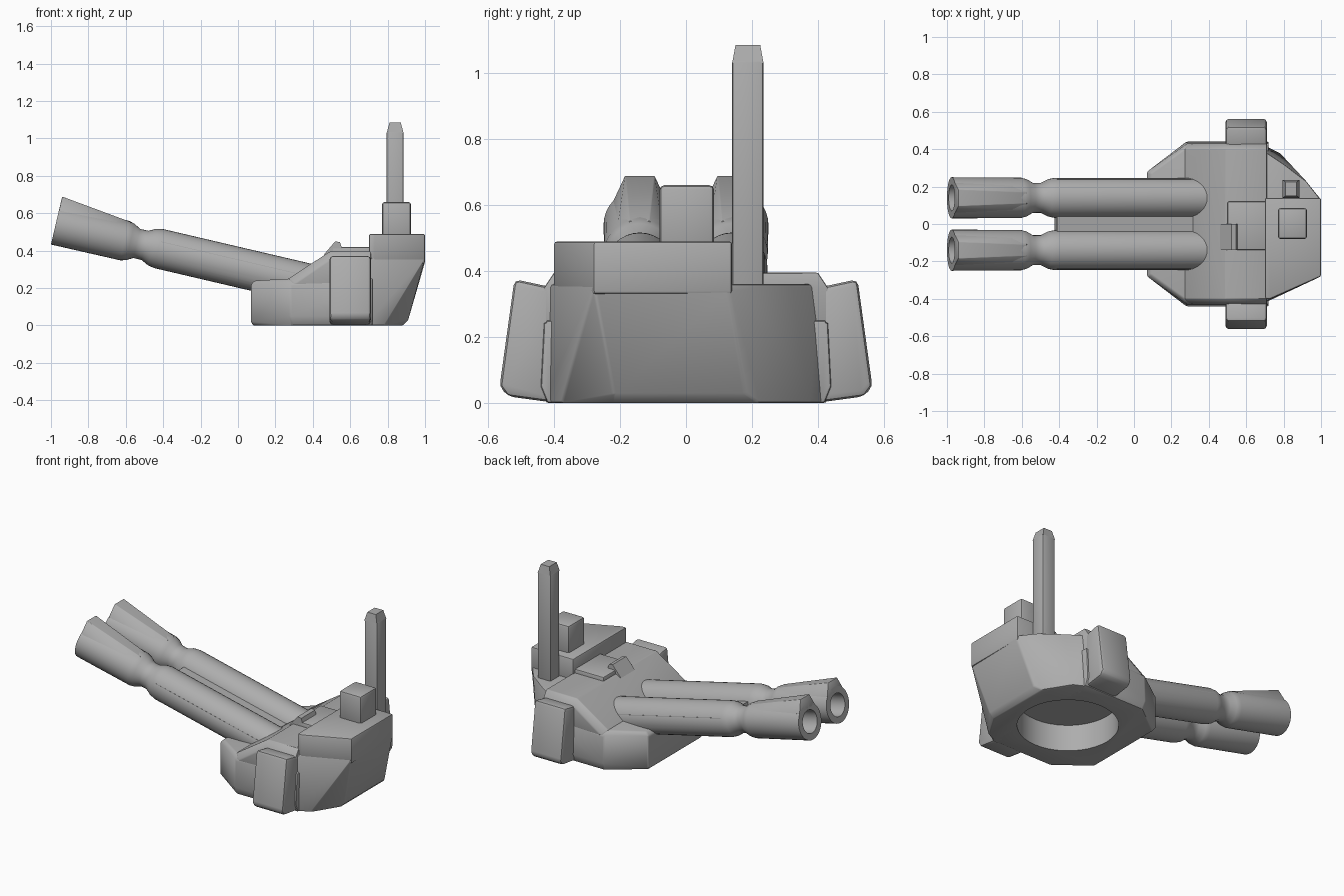
import bpy, bmesh, math
from mathutils import Matrix

if "Cube" in bpy.data.objects:
    bpy.data.objects.remove(bpy.data.objects["Cube"])

grey = bpy.data.materials.new("plain_grey")
grey.use_nodes = True
COLOUR = (0.42, 0.42, 0.42, 1)
grey.diffuse_color = COLOUR
grey.node_tree.nodes["Principled BSDF"].inputs["Base Color"].default_value = COLOUR


def finish(bm, name, matrix=None):
    bmesh.ops.recalc_face_normals(bm, faces=bm.faces)
    mesh = bpy.data.meshes.new(name)
    bm.to_mesh(mesh)
    bm.free()
    obj = bpy.data.objects.new(name, mesh)
    bpy.context.collection.objects.link(obj)
    mesh.materials.append(grey)
    if matrix:
        mesh.transform(matrix)
    return obj


def hull(name, points, bevel=0.0, matrix=None):
    """Convex solid around a few corner points."""
    bm = bmesh.new()
    for p in points:
        bm.verts.new(p)
    bmesh.ops.convex_hull(bm, input=bm.verts)
    bmesh.ops.dissolve_limit(bm, angle_limit=0.02, verts=bm.verts, edges=bm.edges)
    obj = finish(bm, name, matrix)
    if bevel:
        mod = obj.modifiers.new("bevel", "BEVEL")
        mod.width, mod.segments, mod.limit_method = bevel, 2, "ANGLE"
    return obj


def box(name, x, y, z, bevel=0.0, matrix=None):
    return hull(name, [(a, b, c) for a in x for b in y for c in z], bevel, matrix)


def sides(points):
    """Repeat points on both sides of the centre plane."""
    return [(x, s * y, z) for x, y, z in points for s in (1, -1)]


def spin(name, profile, matrix, steps=32):
    """Turn an (along, radius) profile around the local x axis."""
    bm = bmesh.new()
    verts = [bm.verts.new((t, 0, r)) for t, r in profile]
    edges = [bm.edges.new(pair) for pair in zip(verts, verts[1:])]
    bmesh.ops.spin(bm, geom=verts + edges, cent=(0, 0, 0), axis=(1, 0, 0),
                   angle=math.tau, steps=steps)
    bmesh.ops.remove_doubles(bm, verts=bm.verts, dist=0.0002)
    return finish(bm, name, matrix)


# Lower hull with wide faceted shoulders
front_hull = hull("front_hull", sides([
    (.08, .26, 0), (.29, .42, 0), (.72, .42, 0),
    (.07, .28, .02), (.07, .28, .22), (.09, .27, .24),
    (.28, .44, .05), (.28, .43, .22), (.27, .40, .25),
    (.72, .44, .05), (.72, .43, .25)]), .008)

# Sloping armour and roof
hull("sloped_roof", sides([
    (.27, .40, .22), (.27, .40, .25), (.49, .40, .395), (.71, .40, .395),
    (.30, .43, .22), (.49, .43, .35), (.71, .43, .35), (.71, .43, .22)]), .006)
box("roof_strip", (.50, .72), (-.14, .12), (.36, .42), .008)
hull("roof_stop", [(x, y, z) for y in (-.14, 0) for x, z in
                   ((.46, .38), (.52, .45), (.545, .445), (.56, .40), (.5, .36))])

# Rear hull narrowing toward the base, with a raised bay on one side
rear_base = [(.68, .43, 0), (.68, -.43, 0), (.78, .38, 0), (.78, -.38, 0),
             (.88, .22, 0), (.88, -.22, 0), (.91, .18, .03), (.91, -.22, .03)]
rear_hull = hull("rear_hull", rear_base + [
    (.68, .40, .36), (.80, .32, .36), (.92, .23, .36), (.99, .14, .36),
    (1, .13, .34), (1, -.28, .36), (.71, -.41, .36), (.68, -.41, .36)], .008)
hull("raised_bay", [(x, y, z) for z in (.33, .49) for x, y in
                    ((.70, .14), (.70, -.40), (.73, -.40), (1, -.28), (1, .14))], .010)
box("sight_box", (.77, .925), (-.08, .085), (.46, .66), .014)
box("mast", (.795, .885), (.14, .235), (.33, 1.04), .008)
hull("mast_tip", [(x, y, 1.03) for x in (.795, .885) for y in (.14, .235)]
     + [(x, y, 1.085) for x in (.81, .87) for y in (.15, .225)])

# Leaning side blocks
for label, s in (("left", 1), ("right", -1)):
    hull(label + "_side_block", [(x, s * y, z) for x in (.49, .71) for y, z in
         ((.38, .01), (.43, .005), (.54, .02), (.565, .05), (.52, .375), (.38, .345))], .018)

# Twin inclined barrels
PITCH = math.atan(.234)
barrels = []


def barrel_frame(y):
    return Matrix.Translation((-.975, y, .54)) @ Matrix.Rotation(PITCH, 4, "Y")


for label, y in (("left", .14), ("right", -.14)):
    frame = barrel_frame(y)
    barrels.append(spin(label + "_barrel", [
        (.30, 0), (.30, .07), (0, .07), (0, .11), (.38, .108), (.41, .10), (.445, .08),
        (.49, .08), (.53, .10), (.565, .107), (1.45, .107), (1.45, 0)], frame))
    hull(label + "_muzzle_ridge", [
        (0, .08, .076), (0, -.08, .076), (0, .045, .153), (0, -.045, .153),
        (.39, .07, .07), (.39, -.07, .07), (.39, .03, .104), (.39, -.03, .104)], .004, frame)
box("barrel_bridge", (.57, 1.36), (-.24, .24), (-.02, .04), 0, barrel_frame(0))

# Round socket cut into the underside
bm = bmesh.new()
bmesh.ops.create_cone(bm, cap_ends=True, segments=40, radius1=.295, radius2=.295, depth=.34)
cutter = finish(bm, "socket_cutter", Matrix.Translation((.5, 0, 0)))
cutter.hide_render = True
for obj in [front_hull, rear_hull] + barrels:
    mod = obj.modifiers.new("socket", "BOOLEAN")
    mod.object, mod.operation, mod.solver = cutter, "DIFFERENCE", "EXACT"

# Apply the modifiers and discard the cutter
parts = [o for o in bpy.context.collection.objects
         if o.type == "MESH" and grey.name in o.data.materials and o != cutter]
graph = bpy.context.evaluated_depsgraph_get()
baked = [(o, bpy.data.meshes.new_from_object(o.evaluated_get(graph))) for o in parts]
for obj, mesh in baked:
    obj.modifiers.clear()
    obj.data = mesh
bpy.data.objects.remove(cutter)

# Smooth shading with sharp edges kept
bpy.ops.object.select_all(action="DESELECT")
for obj in parts:
    obj.select_set(True)
bpy.context.view_layer.objects.active = parts[0]
bpy.ops.object.shade_smooth_by_angle(angle=math.radians(30))
